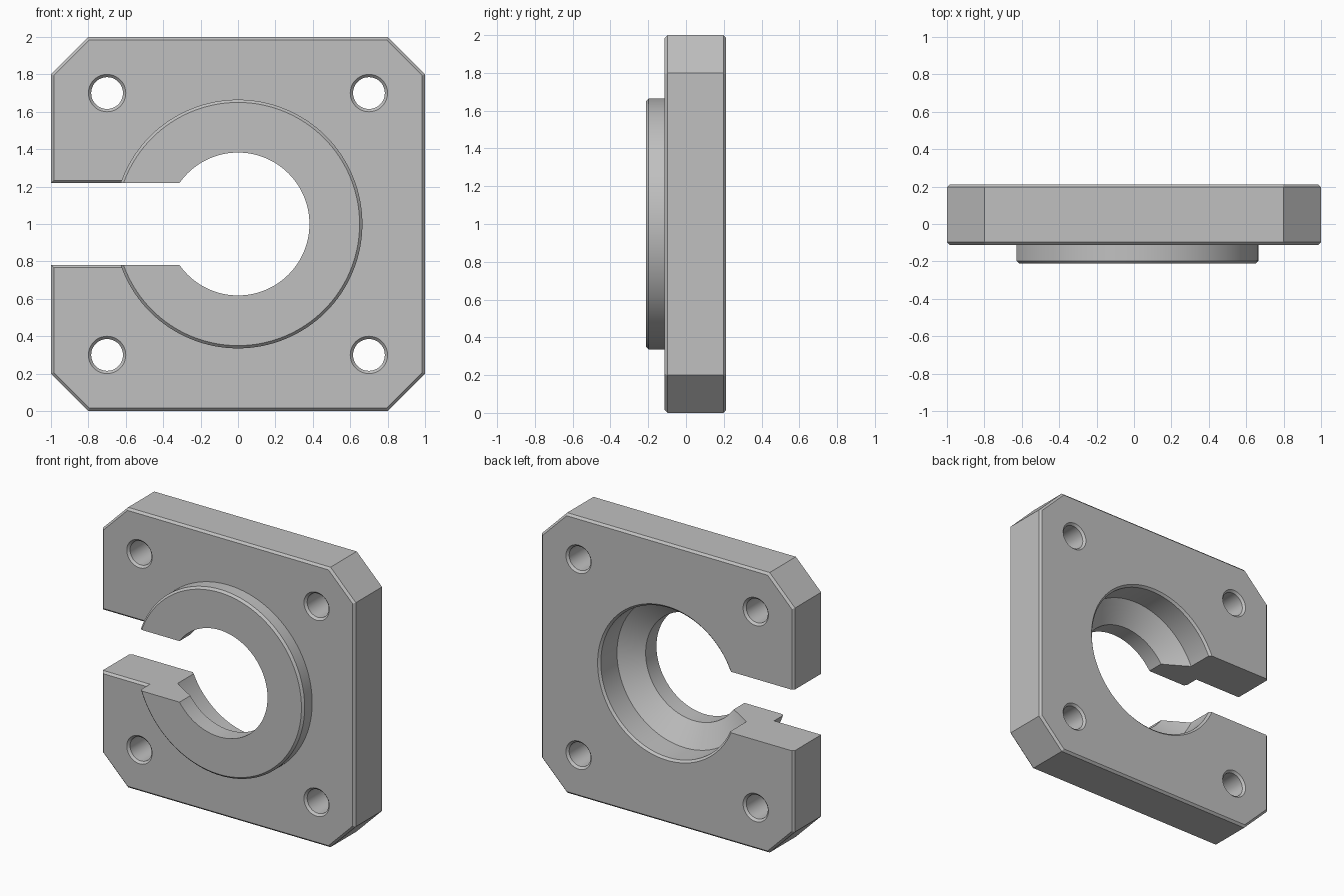
import bpy, bmesh, math

cube = bpy.data.objects.get("Cube")
if cube:
    bpy.data.objects.remove(cube, do_unlink=True)

FRONT, PLATE_FRONT, BACK = -0.2125, -0.1125, 0.2125
C = 0.015        # edge chamfer
SLOT = 0.218     # half height of the slot
MID = 1.0        # height of the bore axis

grey = bpy.data.materials.new("light grey metal")
grey.use_nodes = True
colour = (0.53, 0.53, 0.53, 1)
grey.diffuse_color = colour
shader = next(n for n in grey.node_tree.nodes if n.type == 'BSDF_PRINCIPLED')
shader.inputs["Base Color"].default_value = colour


def loft(name, rings):
    """Closed solid through rings of equal point count."""
    bm = bmesh.new()
    loops = [[bm.verts.new(p) for p in ring] for ring in rings]
    n = len(loops[0])
    for a, b in zip(loops, loops[1:]):
        for i in range(n):
            j = (i + 1) % n
            bm.faces.new((a[i], a[j], b[j], b[i]))
    bm.faces.new(loops[0])
    bm.faces.new(loops[-1])
    bmesh.ops.recalc_face_normals(bm, faces=bm.faces)
    mesh = bpy.data.meshes.new(name)
    bm.to_mesh(mesh)
    bm.free()
    mesh.materials.append(grey)
    obj = bpy.data.objects.new(name, mesh)
    bpy.context.collection.objects.link(obj)
    return obj


def turned(name, profile, x=0, z=MID, n=128):
    """Solid of revolution about the y direction from (radius, y) pairs."""
    angles = [2 * math.pi * i / n for i in range(n)]
    return loft(name, [[(x + r * math.cos(a), y, z + r * math.sin(a)) for a in angles]
                       for r, y in profile])


def octagon(y, inset):
    """Square outline with cut corners, inset evenly."""
    h = 1 - inset
    k = 1.8 - inset * math.sqrt(2) - h
    return [(x, y, MID + z) for x, z in
            ((h, k), (k, h), (-k, h), (-h, k), (-h, -k), (-k, -h), (k, -h), (h, -k))]


def rectangle(y, x0, x1, half):
    return [(x0, y, MID - half), (x1, y, MID - half), (x1, y, MID + half), (x0, y, MID + half)]


def combine(target, tool, operation):
    tool.hide_render = True
    mod = target.modifiers.new(tool.name, 'BOOLEAN')
    mod.object, mod.operation, mod.solver = tool, operation, 'EXACT'
    bpy.context.view_layer.objects.active = target
    bpy.ops.object.modifier_apply(modifier=mod.name)
    bpy.data.objects.remove(tool, do_unlink=True)


# Plate with chamfered rims
plate = loft("slotted_flange_plate", [
    octagon(PLATE_FRONT, C), octagon(PLATE_FRONT + C, 0),
    octagon(BACK - C, 0), octagon(BACK, C)])

# Chamfer along the front edges of the slot, filled again under the boss
combine(plate, loft("slot_chamfer", [
    rectangle(PLATE_FRONT - C, -1.2, -0.55, SLOT + 2 * C),
    rectangle(PLATE_FRONT + C, -1.2, -0.55, SLOT)]), 'DIFFERENCE')

# Raised round boss on the front
combine(plate, turned("boss", [
    (0.65, FRONT), (0.665, FRONT + C), (0.665, PLATE_FRONT + 0.03)]), 'UNION')

# Stepped bore: narrow in front, cone, wide pocket with chamfered rim behind
combine(plate, turned("bore", [
    (0.382, FRONT - 0.1), (0.382, -0.09), (0.535, 0.015),
    (0.535, BACK - C), (0.565, BACK + C)]), 'DIFFERENCE')

# Slot from the side into the bore
combine(plate, loft("slot", [
    rectangle(FRONT - 0.1, -1.2, 0, SLOT), rectangle(BACK + 0.1, -1.2, 0, SLOT)]), 'DIFFERENCE')

# Four bolt holes, countersunk on both faces
for x in (-0.7, 0.7):
    for z in (-0.7, 0.7):
        combine(plate, turned("bolt_hole", [
            (0.085 + 2 * C, PLATE_FRONT - C), (0.085, PLATE_FRONT + C),
            (0.085, BACK - C), (0.085 + 2 * C, BACK + C)], x, MID + z, 48), 'DIFFERENCE')

bpy.ops.object.select_all(action='DESELECT')
plate.select_set(True)
bpy.context.view_layer.objects.active = plate
bpy.ops.object.shade_smooth_by_angle(angle=math.radians(25))
